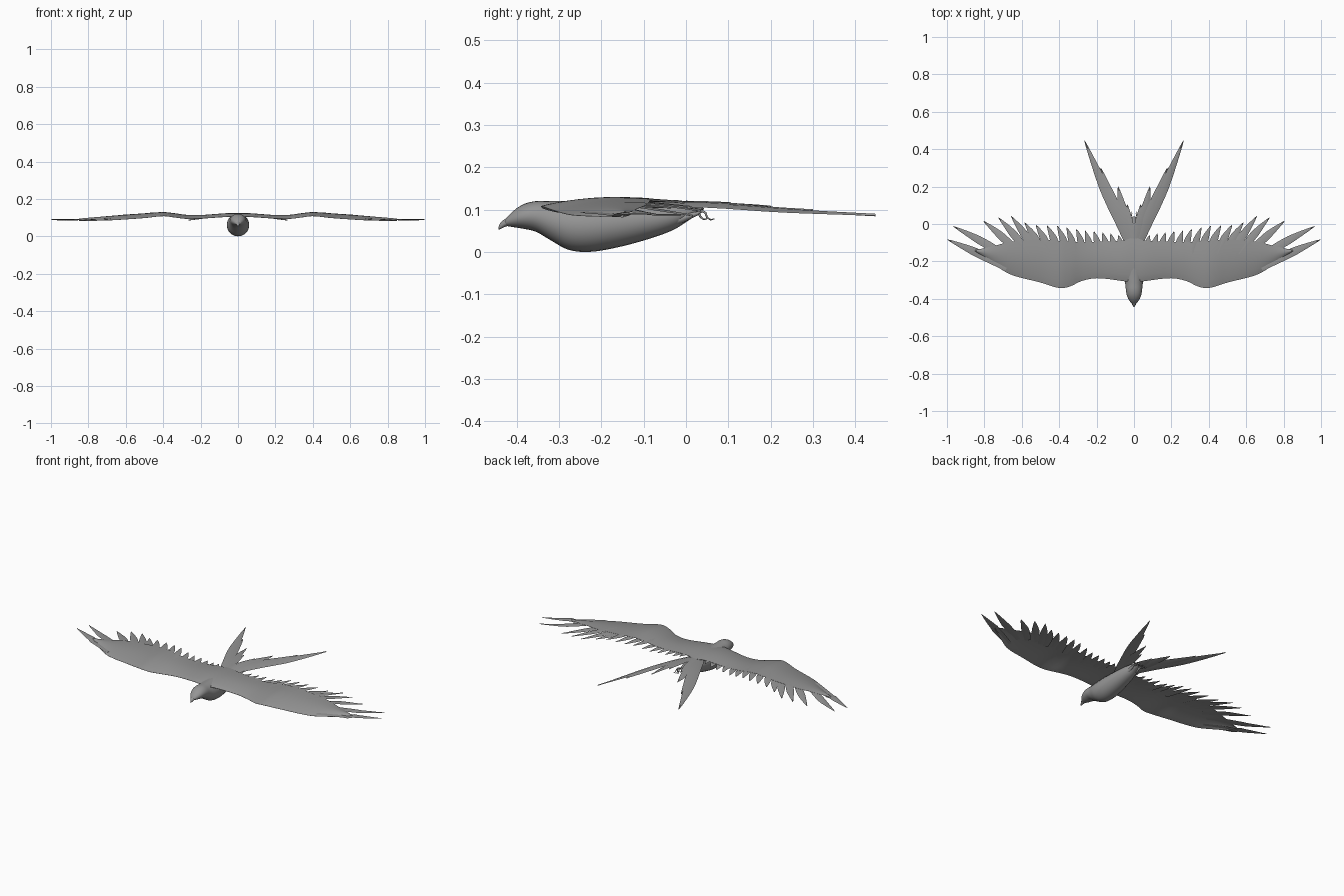
import bpy, bmesh, math
from mathutils import Vector

if "Cube" in bpy.data.objects:
    bpy.data.objects.remove(bpy.data.objects["Cube"])

grey = bpy.data.materials.new("feather_grey")
grey.diffuse_color = (0.30, 0.30, 0.30, 1)
grey.use_nodes = True
grey.node_tree.nodes["Principled BSDF"].inputs["Base Color"].default_value = grey.diffuse_color


def finish(name, bm, mirror=False, subsurf=0, angle=50):
    """Turn a bmesh into a smooth-shaded object, optionally mirrored in x."""
    bmesh.ops.recalc_face_normals(bm, faces=bm.faces)
    me = bpy.data.meshes.new(name)
    bm.to_mesh(me)
    bm.free()
    me.materials.append(grey)
    ob = bpy.data.objects.new(name, me)
    bpy.context.collection.objects.link(ob)
    if mirror:
        m = ob.modifiers.new("mirror", 'MIRROR')
        m.use_clip = False
        m.use_mirror_merge = False
    if subsurf:
        s = ob.modifiers.new("smooth", 'SUBSURF')
        s.levels = s.render_levels = subsurf
    bpy.ops.object.select_all(action='DESELECT')
    ob.select_set(True)
    bpy.context.view_layer.objects.active = ob
    bpy.ops.object.shade_smooth_by_angle(angle=math.radians(angle))
    return ob


def loft(bm, rings):
    """Skin a list of equal-length closed rings and cap both ends."""
    rows = [[bm.verts.new(p) for p in r] for r in rings]
    n = len(rows[0])
    for a, b in zip(rows, rows[1:]):
        for i in range(n):
            bm.faces.new((a[i], a[(i + 1) % n], b[(i + 1) % n], b[i]))
    bm.faces.new(rows[0])
    bm.faces.new(rows[-1])


def sample(table, x):
    """Smooth (Catmull-Rom style) interpolation of table rows keyed by column 0."""
    x = min(max(x, table[0][0]), table[-1][0])
    k = max(i for i in range(len(table) - 1) if table[i][0] <= x)
    p0, p1, p2, p3 = (table[min(max(k + d, 0), len(table) - 1)] for d in (-1, 0, 1, 2))
    h = p2[0] - p1[0]
    t = (x - p1[0]) / h
    out = []
    for c in range(1, len(p1)):
        m1 = h * (p2[c] - p0[c]) / (p2[0] - p0[0])
        m2 = h * (p3[c] - p1[c]) / (p3[0] - p1[0])
        out.append((2*t**3 - 3*t*t + 1) * p1[c] + (t**3 - 2*t*t + t) * m1
                   + (3*t*t - 2*t**3) * p2[c] + (t**3 - t*t) * m2)
    return out


def tube(name, table, steps, sides=24):
    """Body-like loft from rows of (y, top z, bottom z, half width)."""
    bm = bmesh.new()
    rings = []
    for i in range(steps + 1):
        y = table[0][0] + (table[-1][0] - table[0][0]) * i / steps
        top, bot, w = sample(table, y)
        cz, h = (top + bot) / 2, (top - bot) / 2
        rings.append([(w * math.cos(a), y, cz + h * math.sin(a))
                      for a in (2 * math.pi * j / sides for j in range(sides))])
    loft(bm, rings)
    return finish(name, bm)


# Body and head
tube("body", [(-.428, .076, .062, .010), (-.41, .095, .059, .025), (-.385, .112, .055, .037),
              (-.355, .120, .048, .043), (-.32, .120, .028, .047), (-.28, .120, .006, .056),
              (-.235, .121, .000, .060), (-.18, .121, .007, .058), (-.1, .119, .027, .049),
              (-.03, .116, .052, .036), (.01, .112, .077, .022), (.04, .108, .095, .008)], 50)

# Hooked beak
tube("beak", [(-.443, .058, .053, .002), (-.438, .069, .054, .006), (-.425, .079, .060, .012),
              (-.405, .085, .064, .014)], 10, 16)

# Wing plan: x, leading y, leading z, trailing y, trailing z, thickness
WING = [(0, -.315, .103, -.07, .117, .022), (.06, -.305, .104, -.088, .117, .018),
        (.2, -.29, .095, -.095, .110, .010), (.28, -.305, .094, -.095, .113, .009),
        (.345, -.335, .102, -.095, .122, .009), (.4, -.342, .108, -.09, .127, .009),
        (.5, -.313, .098, -.085, .122, .008), (.66, -.27, .087, -.095, .110, .007),
        (.74, -.222, .084, -.115, .102, .006), (.85, -.148, .082, -.140, .090, .004)]


def wing_z(x, y):
    yl, zl, yt, zt, th = sample(WING, x)
    t = min(max((y - yl) / (yt - yl), 0), 1)
    return zl + (zt - zl) * t + 0.008 * math.sin(math.pi * t)


# Wing panels: thin cambered sections lofted along the span
bm = bmesh.new()
rings, N = [], 12
for i in range(61):
    x = .85 * i / 60
    yl, zl, yt, zt, th = sample(WING, x)
    up, low = [], []
    for j in range(N + 1):
        t = j / N
        y = yl + (yt - yl) * t
        h = th * (math.sqrt(t) * (1 - t) * 1.3 + .1)
        z = wing_z(x, y)
        up.append((x, y, z + h / 2))
        low.append((x, y, z - h / 2))
    rings.append(up + low[::-1])
loft(bm, rings)
finish("wings", bm, mirror=True)


def leaf(bm, base, tip, width, zfun, thick=.004, bend=0.0, steps=14):
    """Slim feather from base to tip, rounded at the end."""
    a, b = Vector(base), Vector(tip)
    d = b - a
    side = Vector((d.y, -d.x)).normalized()
    rings = []
    for i in range(steps + 1):
        t = 1 - (1 - i / steps) ** 1.5
        w = width * max(.06, (1 - t ** 5) ** .6 * (.75 + .25 * math.sin(math.pi * t)))
        if t > .55:
            w *= 1 - .45 * (t - .55) / .45
        c = a + d * t + side * bend * math.sin(math.pi * t)
        z = zfun(c.x, c.y)
        r, l = c + side * w, c - side * w
        rings.append([(l.x, l.y, z - .001), (c.x, c.y, z + thick / 2),
                      (r.x, r.y, z - .001), (c.x, c.y, z - thick / 2)])
    loft(bm, rings)


# Flight feathers: base x, base y, tip x, tip y, half width
FEATHERS = [(.68, -.235, .998, -.083, .023), (.66, -.185, .967, -.012, .022),
            (.61, -.16, .805, .016, .021), (.56, -.16, .725, .035, .021),
            (.52, -.16, .657, .042, .021), (.485, -.16, .585, .008, .021),
            (.445, -.16, .525, -.004, .020), (.40, -.16, .465, -.007, .020),
            (.355, -.16, .41, -.010, .019), (.315, -.16, .36, -.018, .018),
            (.27, -.16, .308, -.027, .018), (.23, -.16, .262, -.035, .018),
            (.187, -.16, .214, -.040, .018), (.145, -.16, .168, -.046, .018),
            (.105, -.16, .125, -.052, .018), (.068, -.16, .083, -.060, .018)]
bm = bmesh.new()
for k, (bx, by, tx, ty, w) in enumerate(FEATHERS):
    drop = .002 * (k % 3)

    def fz(x, y):
        tip_drop = .006 * max(0, (y + .09) / .12) if k > 1 else 0
        return wing_z(x, y) - drop - tip_drop
    leaf(bm, (bx, by), (tx, ty), w, fz, bend=-.004)
finish("flight_feathers", bm, mirror=True)


# Forked tail: long outer streamer with shorter feathers stacked inside it
def tail_z(x, y):
    return sample([(-.15, .108), (0, .113), (.1, .110), (.25, .099), (.45, .087)], y)[0]


bm = bmesh.new()
for (bx, by, tx, ty, w, dz) in [(.012, -.12, .265, .447, .028, 0), (.02, -.11, .178, .300, .030, .002),
                                (.012, -.10, .085, .200, .028, .004), (.01, -.10, .036, .105, .026, .005)]:
    # streamers are rolled so that their outer edge hangs lower
    start = len(bm.verts)
    leaf(bm, (bx, by), (tx, ty), w, lambda x, y: tail_z(x, y) + dz, thick=.006, bend=.006)
    bm.verts.ensure_lookup_table()
    axis = Vector((ty - by, bx - tx)).normalized()
    for v in bm.verts[start:]:
        off = (v.co.x - bx) * axis.x + (v.co.y - by) * axis.y
        v.co.z -= .2 * off
finish("tail_feathers", bm, mirror=True)


# Tucked legs and curled toes
def limb(bm, pts, r0, r1, sides=8):
    rings = []
    for i, p in enumerate(pts):
        p = Vector(p)
        d = (Vector(pts[min(i + 1, len(pts) - 1)]) - Vector(pts[max(i - 1, 0)])).normalized()
        u = d.cross(Vector((1, 0, 0))).normalized()
        v = d.cross(u)
        r = r0 + (r1 - r0) * i / (len(pts) - 1)
        rings.append([p + r * (u * math.cos(a) + v * math.sin(a))
                      for a in (2 * math.pi * j / sides for j in range(sides))])
    loft(bm, rings)


bm = bmesh.new()
limb(bm, [(.018, -.04, .07), (.02, -.01, .078), (.021, .012, .086), (.022, .03, .092)], .012, .004)
for s in (-1, 0, 1):
    x = .022
    limb(bm, [(x, .026, .091), (x + .004 * s, .038, .097), (x + .008 * s, .046, .092),
              (x + .010 * s, .050, .081), (x + .011 * s, .058, .076), (x + .011 * s, .067, .078)],
         .0038, .0012)
limb(bm, [(.022, .03, .092), (.022, .034, .083), (.022, .042, .077), (.022, .050, .078)], .0035, .0012)
finish("feet", bm, mirror=True)
